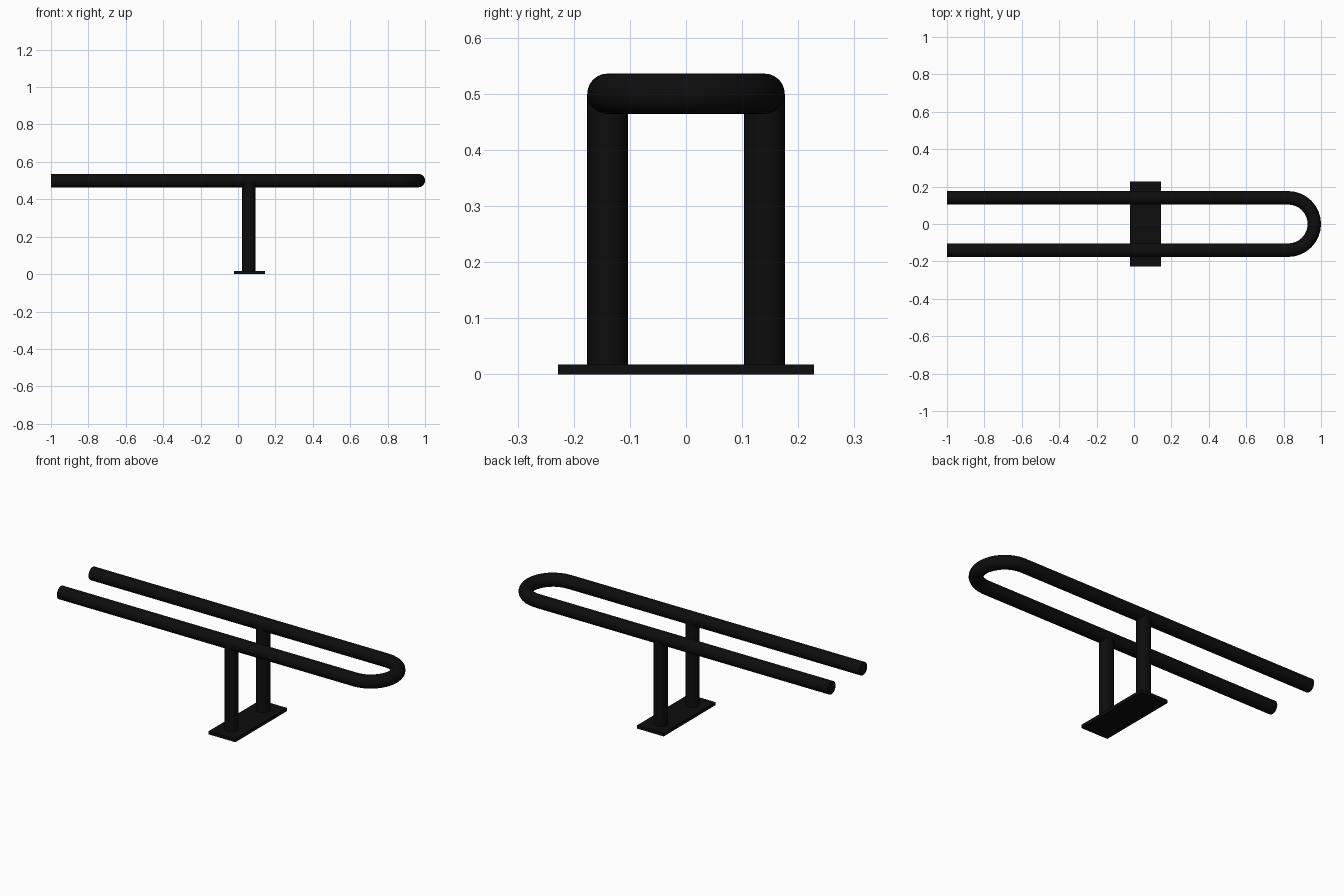
import bpy
from math import pi, sin, cos, radians

if "Cube" in bpy.data.objects:
    bpy.data.objects.remove(bpy.data.objects["Cube"])

TUBE_R = 0.036
RAIL_Z = 0.5
HALF_GAP = 0.14
POST_X = 0.058
PLATE_T = 0.018

black = bpy.data.materials.new("black_paint")
black.diffuse_color = (0.004, 0.004, 0.004, 1)
black.use_nodes = True
black.node_tree.nodes["Principled BSDF"].inputs["Base Color"].default_value = black.diffuse_color


def finish(obj, name, smooth=True):
    obj.name = name
    obj.data.materials.append(black)
    if smooth:
        bpy.ops.object.shade_smooth_by_angle(angle=radians(40))


# U-shaped rail: two straight runs joined by a half-circle bend
bend_x = 1 - TUBE_R - HALF_GAP
steps = 16
arc = [-pi / 2 + pi * i / steps for i in range(steps + 1)]
path = [(-1, -HALF_GAP)]
path += [(bend_x + HALF_GAP * cos(a), HALF_GAP * sin(a)) for a in arc]
path += [(-1, HALF_GAP)]

curve = bpy.data.curves.new("rail", 'CURVE')
curve.dimensions = '3D'
curve.bevel_depth = TUBE_R
curve.bevel_resolution = 10
curve.use_fill_caps = True
spline = curve.splines.new('POLY')
spline.points.add(len(path) - 1)
for point, (x, y) in zip(spline.points, path):
    point.co = (x, y, RAIL_Z, 1)
rail = bpy.data.objects.new("rail", curve)
bpy.context.collection.objects.link(rail)
bpy.context.view_layer.objects.active = rail
rail.select_set(True)
bpy.ops.object.convert(target='MESH')
finish(bpy.context.object, "rail")

# Two upright posts
for side, name in ((-1, "front_post"), (1, "back_post")):
    bpy.ops.mesh.primitive_cylinder_add(
        vertices=24, radius=TUBE_R + 0.0005, depth=RAIL_Z - PLATE_T,
        location=(POST_X, side * HALF_GAP, (RAIL_Z + PLATE_T) / 2))
    finish(bpy.context.object, name)

# Floor plate
bpy.ops.mesh.primitive_cube_add(size=1, location=(0.061, 0, PLATE_T / 2))
plate = bpy.context.object
plate.scale = (0.165, 0.457, PLATE_T)
bpy.ops.object.transform_apply(location=False, rotation=False, scale=True)
finish(plate, "floor_plate", smooth=False)
